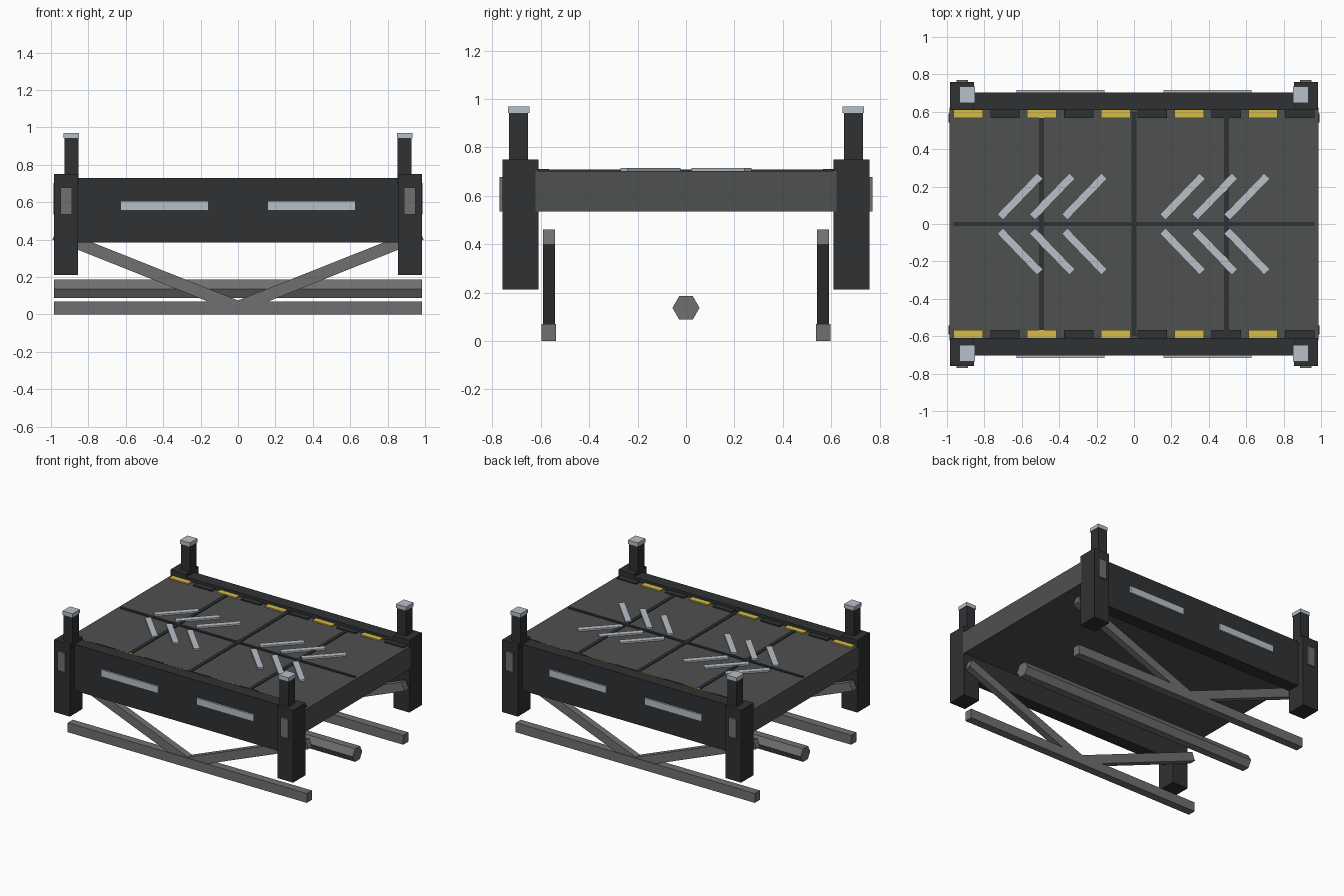
import bpy, math
from mathutils import Matrix

if "Cube" in bpy.data.objects:
    bpy.data.objects.remove(bpy.data.objects["Cube"])


def material(name, rgb):
    m = bpy.data.materials.new(name)
    m.diffuse_color = (*rgb, 1)
    m.use_nodes = True
    m.node_tree.nodes["Principled BSDF"].inputs["Base Color"].default_value = m.diffuse_color
    return m


DARK = material("dark_frame", (0.028, 0.031, 0.033))
DECK = material("deck_grey", (0.078, 0.079, 0.081))
STEEL = material("steel_grey", (0.16, 0.16, 0.16))
LIGHT = material("pale_metal", (0.48, 0.53, 0.58))
YELLOW = material("hazard_yellow", (0.68, 0.5, 0.06))


def box(name, x, y, z, mat, rot=None):
    """Box from (min, max) ranges, optionally rotated about its centre."""
    bpy.ops.mesh.primitive_cube_add(size=1)
    ob = bpy.context.object
    ob.name = name
    scale = Matrix.Diagonal((x[1] - x[0], y[1] - y[0], z[1] - z[0], 1))
    ob.data.transform((rot or Matrix()) @ scale)
    ob.location = (sum(x) / 2, sum(y) / 2, sum(z) / 2)
    ob.data.materials.append(mat)
    return ob


def mid(c, size):
    return (c - size / 2, c + size / 2)


def side(s, a, b):
    return tuple(sorted((s * a, s * b)))


# Deck slab and seams
box("deck", (-0.986, 0.986), (-0.622, 0.622), (0.535, 0.702), DECK)
box("deck_long_seam", (-0.965, 0.965), mid(0, 0.02), (0.69, 0.709), DARK)
for x in (-0.495, 0, 0.495):
    box("deck_cross_seam", mid(x, 0.025), (-0.6, 0.6), (0.69, 0.708), DARK)

# Direction chevrons
for x in (-0.61, -0.437, -0.265, 0.26, 0.432, 0.605):
    for s in (-1, 1):
        box("chevron_bar", mid(x, 0.305), mid(s * 0.147, 0.042), (0.69, 0.714), LIGHT,
            Matrix.Rotation(s * math.radians(46), 4, 'Z'))

for sy in (-1, 1):
    # Side beam with light strips
    box("side_beam", (-0.87, 0.87), side(sy, 0.61, 0.703), (0.385, 0.73), DARK)
    # Edge hazard tiles
    for i in range(10):
        box("edge_tile", mid(-0.8865 + 0.197 * i, 0.157), side(sy, 0.567, 0.609),
            (0.69, 0.711), DARK if i % 2 else YELLOW)
    # Ground rail
    box("ground_rail", (-0.985, 0.985), side(sy, 0.537, 0.597), (0, 0.07), STEEL)

    for sx in (-1, 1):
        box("side_strip", side(sx, 0.158, 0.628), side(sy, 0.69, 0.716), (0.555, 0.606), LIGHT)
        # Corner post, upper stub, cap and outer plate
        box("corner_post", side(sx, 0.855, 0.985), side(sy, 0.61, 0.758), (0.212, 0.75), DARK)
        box("post_stub", side(sx, 0.853, 0.927), side(sy, 0.652, 0.732), (0.7, 0.945), DARK)
        box("post_cap", side(sx, 0.85, 0.932), side(sy, 0.647, 0.735), (0.942, 0.97), LIGHT)
        box("post_plate", side(sx, 0.888, 0.95), side(sy, 0.74, 0.77), (0.535, 0.678), STEEL)
        # Diagonal brace from rail centre to deck end
        dx, dz = 0.98, 0.39
        box("diagonal_brace", mid(sx * dx / 2, math.hypot(dx, dz)), side(sy, 0.542, 0.592),
            mid(0.04 + dz / 2, 0.065), STEEL,
            Matrix.Rotation(-sx * math.atan2(dz, dx), 4, 'Y'))

# Central hexagonal shaft, corners pointing to the sides
bpy.ops.mesh.primitive_cylinder_add(vertices=6, radius=0.056, depth=1.97)
shaft = bpy.context.object
shaft.name = "central_shaft"
shaft.data.transform(Matrix.Rotation(math.pi / 2, 4, 'Y'))
ys = max(v.co.y for v in shaft.data.vertices)
if ys < 0.055:
    shaft.data.transform(Matrix.Rotation(math.pi / 6, 4, 'X'))
shaft.location = (0, 0, 0.137)
shaft.data.materials.append(STEEL)
